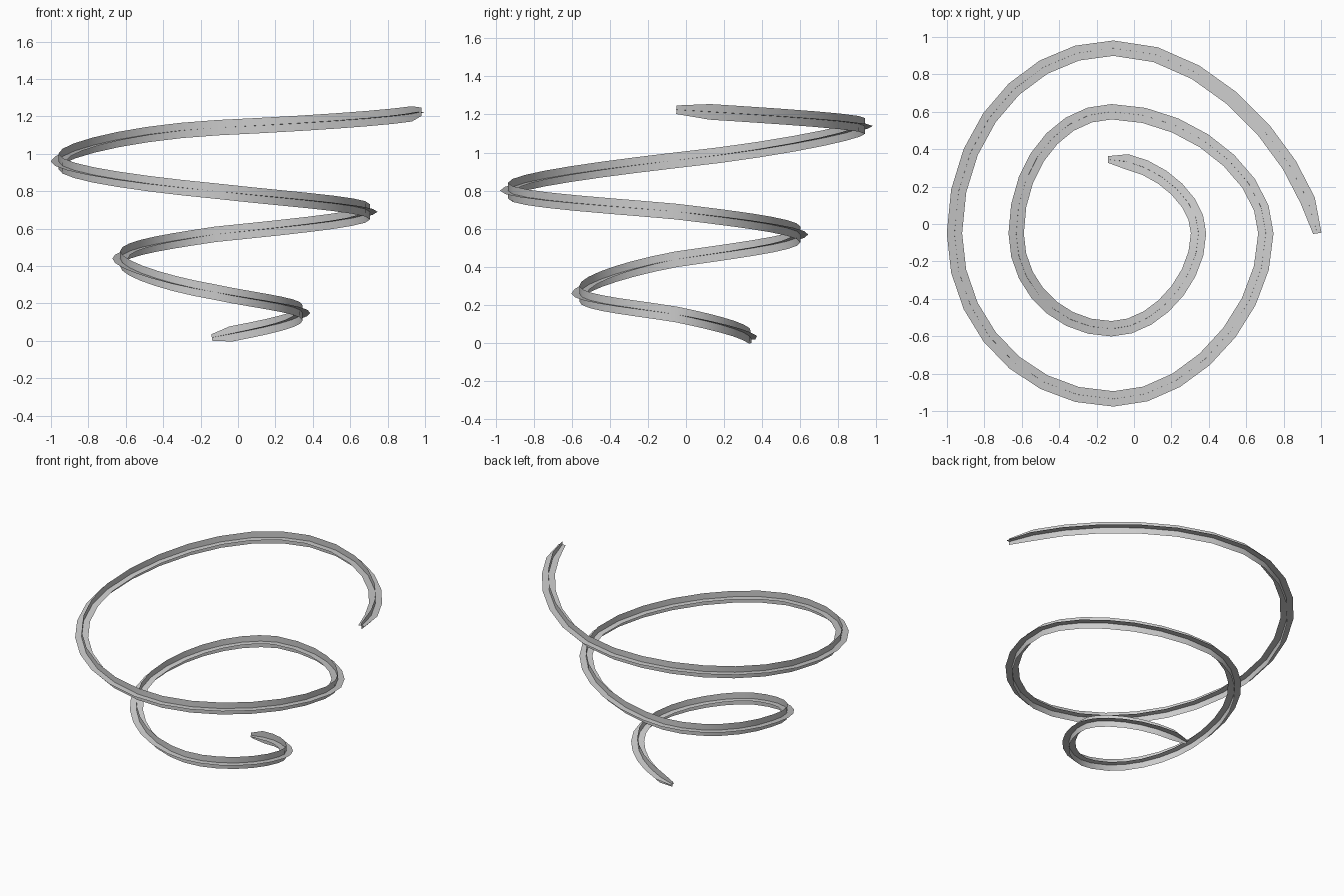
import bpy
import bmesh
from mathutils import Vector

cube = bpy.data.objects.get("Cube")
if cube:
    bpy.data.objects.remove(cube)

STEPS = 7          # segments in each quarter turn
HALF = 0.041       # half width of each strip
UP = Vector((0, 0, 1))

# Quarter-turn points of the rising spiral, alternating back, right, front, left
POINTS = [Vector(p) for p in (
    (-.14, .345, .018), (.345, -.05, .15), (-.12, -.56, .26), (-.63, -.05, .44),
    (-.12, .6, .57), (.705, -.05, .69), (-.11, -.935, .8), (-.96, -.05, .96),
    (-.11, .94, 1.14), (.98, -.05, 1.225))]
LAST = len(POINTS) - 1


def climb(i):
    """Height gained along one handle at a quarter point."""
    if i >= LAST - 1:
        return .025
    before, after = POINTS[max(i - 1, 0)], POINTS[i + 1]
    return (after.z - before.z) / (3 if i == 0 else 6)


def quarter(i):
    """The four control points of one quarter turn."""
    a, b = POINTS[i], POINTS[i + 1]
    d = b - a
    grip = .55 if i % 4 in (2, 3) else .49
    first, second = (d.x, 0), (0, d.y)
    if i % 2:
        first, second = second, first
    h1 = a + Vector((*first, 0)) * grip + UP * climb(i)
    h2 = b - Vector((*second, 0)) * grip - UP * climb(i + 1)
    if i == LAST - 1:      # the upper end drifts outward
        h2 += Vector((-.06, -.1, 0))
    return a, h1, h2, b


def bezier(p, t):
    s = 1 - t
    return p[0] * s**3 + p[1] * 3 * s * s * t + p[2] * 3 * s * t * t + p[3] * t**3


def tangent(p, t):
    s = 1 - t
    d = (p[1] - p[0]) * s * s + (p[2] - p[1]) * 2 * s * t + (p[3] - p[2]) * t * t
    return d.normalized()


# Sample the path with a level side direction and an upright normal
frames = []
for i in range(LAST):
    ctrl = quarter(i)
    for k in range(STEPS + (i == LAST - 1)):
        t = k / STEPS
        along = tangent(ctrl, t)
        side = along.cross(UP).normalized()
        frames.append((bezier(ctrl, t), side, side.cross(along)))

grey = bpy.data.materials.new("plain grey")
grey.use_nodes = True
colour = (.6, .6, .6, 1)
grey.diffuse_color = colour
grey.node_tree.nodes["Principled BSDF"].inputs["Base Color"].default_value = colour


def strip(name, axis):
    """A thin strip along the path, narrowed at both ends."""
    bm = bmesh.new()
    rows = []
    for n, frame in enumerate(frames):
        half = HALF
        if n == 0:
            half *= .43
        elif n == len(frames) - 1:
            half *= .55
        rows.append([bm.verts.new(frame[0] + frame[axis] * half * s) for s in (-1, 0, 1)])
    for r, q in zip(rows, rows[1:]):
        for j in range(2):
            bm.faces.new((r[j], r[j + 1], q[j + 1], q[j])).smooth = True
    mesh = bpy.data.meshes.new(name)
    bm.to_mesh(mesh)
    bm.free()
    mesh.materials.append(grey)
    obj = bpy.data.objects.new(name, mesh)
    bpy.context.collection.objects.link(obj)


# Two strips crossing along the centre line
strip("level_spiral_strip", 1)
strip("upright_spiral_strip", 2)
